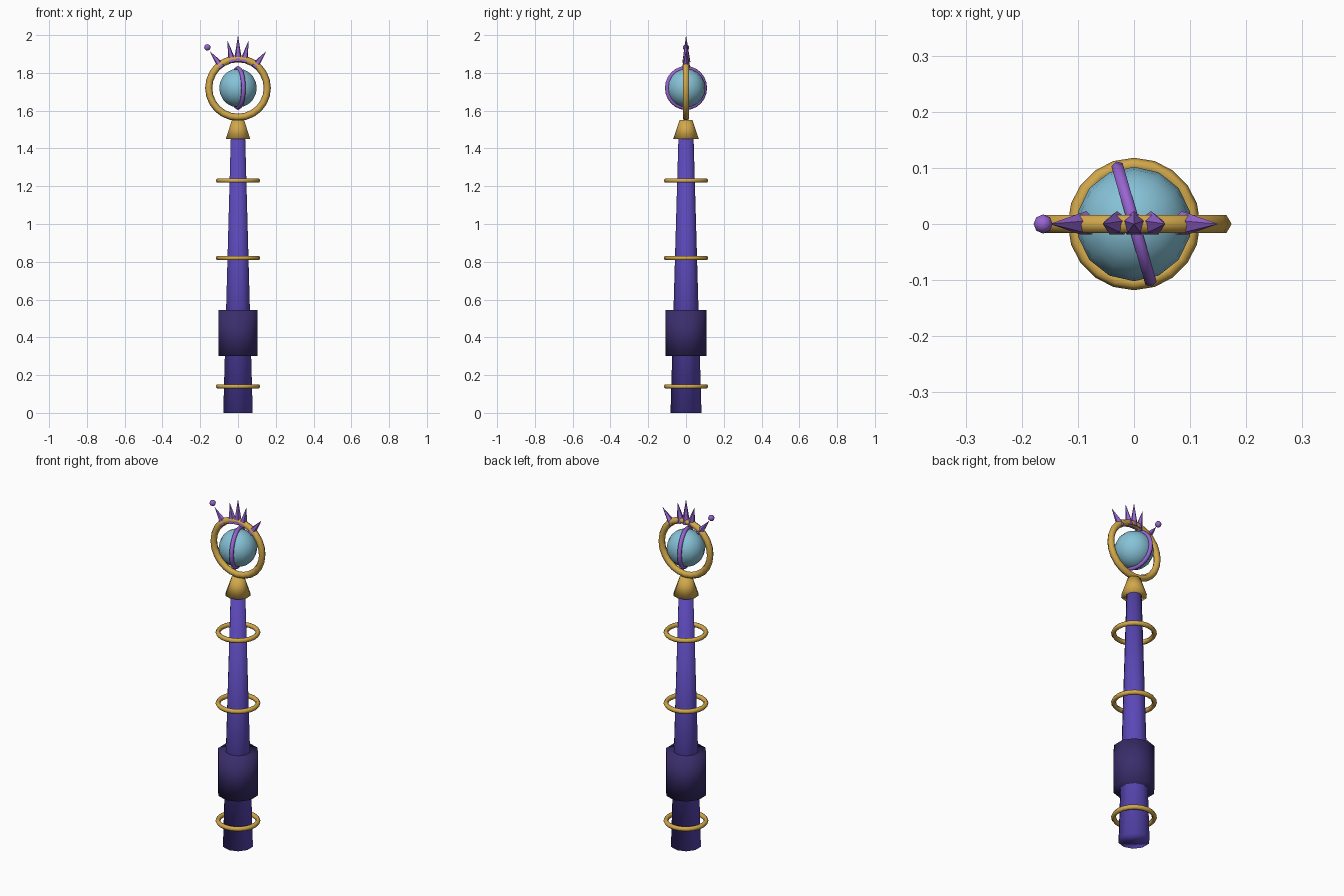
import bpy
from math import sin, cos, radians
from mathutils import Vector

if "Cube" in bpy.data.objects:
    bpy.data.objects.remove(bpy.data.objects["Cube"], do_unlink=True)


def material(name, rgb):
    m = bpy.data.materials.new(name)
    m.use_nodes = True
    m.diffuse_color = (*rgb, 1)
    m.node_tree.nodes["Principled BSDF"].inputs["Base Color"].default_value = (*rgb, 1)
    return m


GOLD = material("gold", (0.64, 0.39, 0.07))
INDIGO = material("indigo", (0.105, 0.065, 0.48))
DARK = material("dark indigo", (0.042, 0.027, 0.147))
VIOLET = material("violet", (0.31, 0.13, 0.64))
GLASS = material("pale blue", (0.24, 0.54, 0.68))


def finish(name, mat, smooth=True):
    ob = bpy.context.object
    ob.name = name
    ob.data.materials.append(mat)
    if smooth:
        bpy.ops.object.shade_smooth()
    return ob


def tapered(name, mat, z0, z1, r0, r1):
    bpy.ops.mesh.primitive_cone_add(vertices=10, radius1=r0, radius2=r1,
                                    depth=z1 - z0, location=(0, 0, (z0 + z1) / 2))
    return finish(name, mat)


def ring(name, mat, z, major, minor, segments, rotation=(0, 0, 0)):
    bpy.ops.mesh.primitive_torus_add(major_radius=major, minor_radius=minor,
                                     major_segments=segments, minor_segments=6,
                                     location=(0, 0, z), rotation=rotation)
    return finish(name, mat)


def ball(name, mat, location, radius, segments, rows):
    bpy.ops.mesh.primitive_uv_sphere_add(segments=segments, ring_count=rows,
                                         radius=radius, location=location)
    return finish(name, mat)


# Staff body
tapered("shaft", INDIGO, 0, 1.46, 0.082, 0.04)
tapered("grip", DARK, 0.30, 0.545, 0.109, 0.109)
tapered("collar", GOLD, 1.45, 1.55, 0.068, 0.034)

# Floating bands around the shaft
for name, z in (("lower_band", 0.14), ("middle_band", 0.82), ("upper_band", 1.23)):
    ring(name, GOLD, z, 0.105, 0.013, 20)

# Head: orb inside a gold hoop, with a turned violet hoop
HEAD = 1.72
ball("orb", GLASS, (0, 0, HEAD), 0.102, 14, 10)
ring("head_hoop", GOLD, HEAD, 0.155, 0.019, 24, (radians(90), 0, 0))
ring("orb_hoop", VIOLET, HEAD, 0.104, 0.012, 24, (radians(90), 0, radians(106)))

# Crown of spikes fanning out from the hoop
for i, (angle, tip) in enumerate(((-37.5, 0.246), (-12.5, 0.257), (0, 0.28),
                                  (12.5, 0.257), (37.5, 0.246))):
    a = radians(angle)
    base = 0.14
    direction = Vector((sin(a), 0, cos(a)))
    bpy.ops.mesh.primitive_cone_add(vertices=5, radius1=0.023, depth=tip - base,
                                    location=Vector((0, 0, HEAD)) + direction * (tip + base) / 2,
                                    rotation=(0, a, 0))
    finish(f"crown_spike_{i + 1}", VIOLET, smooth=False)

# Small bead beyond the outermost spike
ball("bead", VIOLET, (-0.162, 0, 1.935), 0.017, 8, 6)
